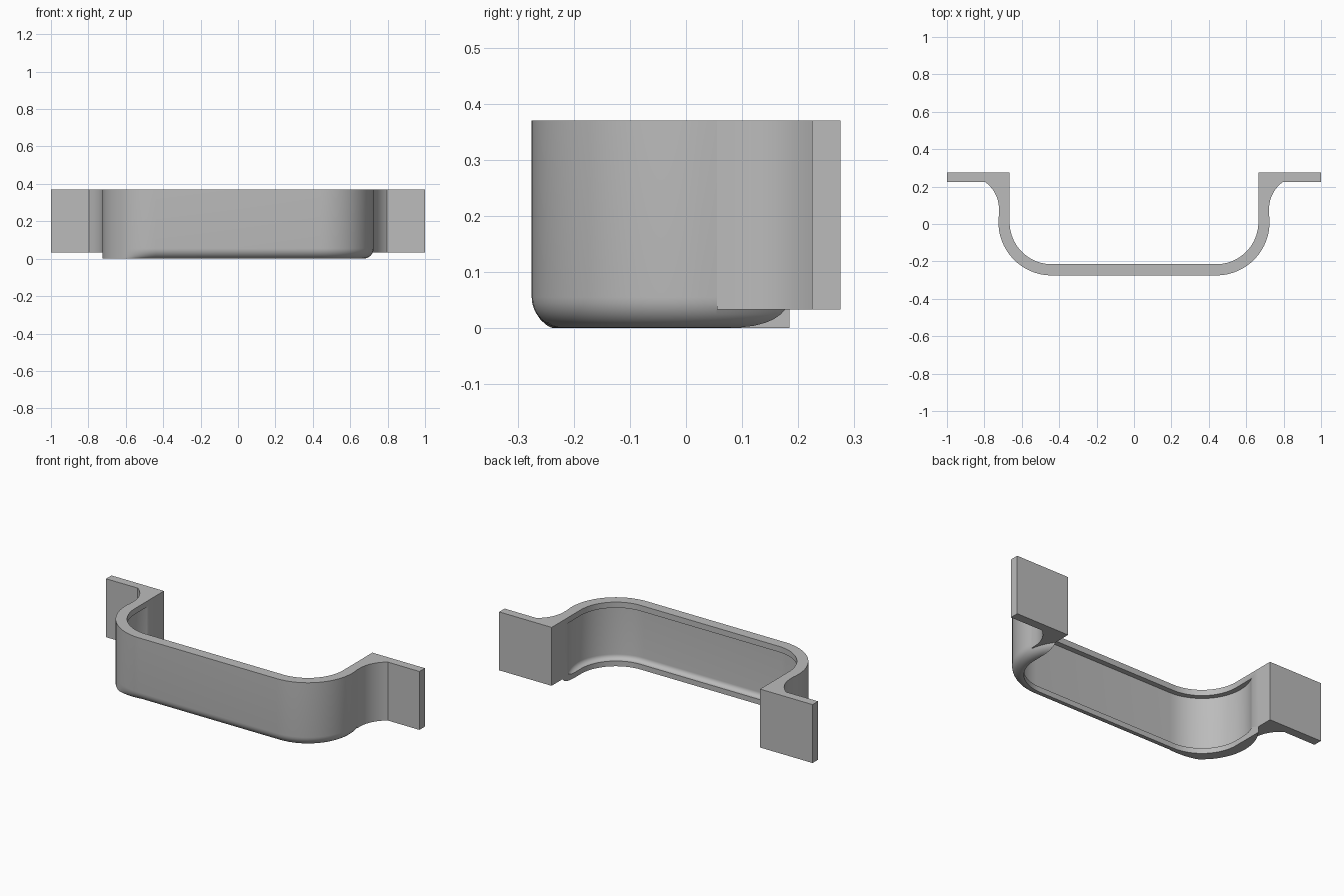
import bpy, bmesh
from math import sin, cos, pi, radians

if "Cube" in bpy.data.objects:
    bpy.data.objects.remove(bpy.data.objects["Cube"])

TOP = 0.37            # height of the rim
CX, CY = 0.44, 0.01   # centre of the corner arcs
R_OUT, R_CAV, R_IN = 0.285, 0.255, 0.225
SIDE = CX + R_IN      # inner side plane
STEPS = 24

grey = bpy.data.materials.new("plain_grey")
grey.use_nodes = True
grey.diffuse_color = (0.5, 0.5, 0.5, 1)
grey.node_tree.nodes["Principled BSDF"].inputs["Base Color"].default_value = (0.5, 0.5, 0.5, 1)


def loft(name, rings):
    """Closed solid through a stack of equal-length rings."""
    bm = bmesh.new()
    rows = [[bm.verts.new(p) for p in ring] for ring in rings]
    n = len(rows[0])
    for lo, hi in zip(rows, rows[1:]):
        for i in range(n):
            j = (i + 1) % n
            bm.faces.new((lo[i], lo[j], hi[j], hi[i]))
    bm.faces.new(rows[0][::-1])
    bm.faces.new(rows[-1])
    bmesh.ops.recalc_face_normals(bm, faces=bm.faces)
    mesh = bpy.data.meshes.new(name)
    bm.to_mesh(mesh)
    bm.free()
    mesh.materials.append(grey)
    ob = bpy.data.objects.new(name, mesh)
    bpy.context.collection.objects.link(ob)
    return ob


def prism(name, outline, z0, z1):
    return loft(name, [[(x, y, z) for x, y in outline] for z in (z0, z1)])


def tub_ring(radius, z, inset=0, end=50, fade=False):
    """Outline with two round front corners; inset may fade out on the right corner."""
    ring = []
    for side in (-1, 1):
        for i in range(STEPS + 1):
            k = i / STEPS if side > 0 else 1 - i / STEPS
            a = radians(-90 + (90 + end) * k)
            keep = 1
            if fade and side < 0:
                keep = 1 - min(1, k * (90 + end) / 35)
            r = radius - inset * keep
            ring.append((side * (CX + r * cos(a)), CY + r * sin(a), z))
    return ring


def tub(name, radius, z0, z1, fillet, fade=False):
    """Solid tub with a rounded bottom edge."""
    rings = []
    for i in range(9):
        t = pi / 2 * i / 8
        rings.append(tub_ring(radius, z0 + fillet * (1 - cos(t)),
                              fillet * (1 - sin(t)), fade=fade))
    rings.append(tub_ring(radius, z1))
    return loft(name, rings)


def boolean(ob, tool, operation):
    mod = ob.modifiers.new(operation.lower(), 'BOOLEAN')
    mod.operation = operation
    mod.solver = 'EXACT'
    mod.object = tool
    tool.hide_render = True
    bpy.context.view_layer.objects.active = ob
    bpy.ops.object.modifier_apply(modifier=mod.name)
    bpy.data.objects.remove(tool)


# Curved band with rounded lower edge
bracket = tub("bracket_band", R_OUT, 0, TOP, 0.055, fade=True)

# Mounting ears, each swept into the band by a concave curve
for s in (-1, 1):
    outline = [(0.62, 0.275), (1, 0.275), (1, 0.225)]
    for i in range(13):
        a = radians(125 + 55 * i / 12)
        outline.append((0.9 + 0.178 * cos(a), 0.08 + 0.178 * sin(a)))
    outline += [(0.7215, 0.055), (0.62, 0.055)]
    ear = prism("mounting_ear", [(s * x, y) for x, y in outline], 0.033, TOP)
    boolean(bracket, ear, 'UNION')

# Recess that leaves a lip along the top and the bottom
boolean(bracket, tub("recess_cutter", R_CAV, 0.03, TOP - 0.033, 0.026), 'DIFFERENCE')

# Open middle, straight-sided towards the back
opening = [(x, y) for x, y, z in tub_ring(R_IN, 0, end=0)]
opening += [(SIDE, 0.6), (-SIDE, 0.6)]
boolean(bracket, prism("opening_cutter", opening, -0.5, 1), 'DIFFERENCE')

# Smooth curves, keep hard edges
bpy.ops.object.select_all(action='DESELECT')
bracket.select_set(True)
bpy.context.view_layer.objects.active = bracket
bpy.ops.object.shade_smooth_by_angle(angle=radians(30))
